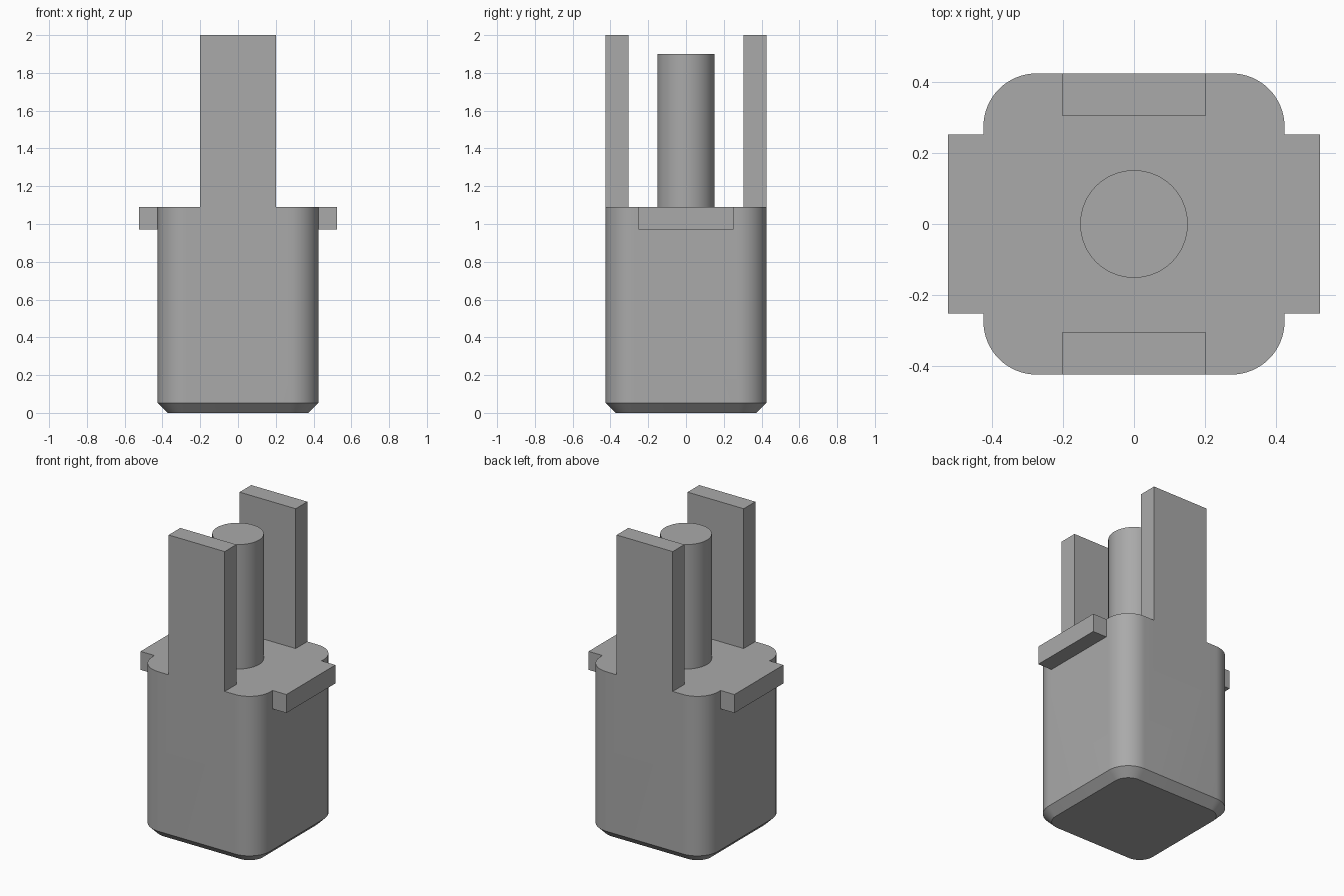
import bpy
import bmesh
from math import cos, sin, pi

if "Cube" in bpy.data.objects:
    bpy.data.objects.remove(bpy.data.objects["Cube"], do_unlink=True)

HALF, RADIUS, CHAMFER = 0.425, 0.15, 0.052
TOP, SEGMENTS = 1.09, 16

grey = bpy.data.materials.new("plain_grey")
grey.use_nodes = True
colour = (0.4, 0.4, 0.4, 1)
grey.diffuse_color = colour
grey.node_tree.nodes["Principled BSDF"].inputs["Base Color"].default_value = colour


def make_object(name, bm):
    bmesh.ops.recalc_face_normals(bm, faces=bm.faces)
    mesh = bpy.data.meshes.new(name)
    bm.to_mesh(mesh)
    bm.free()
    mesh.materials.append(grey)
    obj = bpy.data.objects.new(name, mesh)
    bpy.context.collection.objects.link(obj)
    return obj


def box(name, low, high):
    bm = bmesh.new()
    bmesh.ops.create_cube(bm, size=1)
    for v in bm.verts:
        v.co = [(a + b) / 2 + c * (b - a) for a, b, c in zip(low, high, v.co)]
    return make_object(name, bm)


def rounded_ring(bm, inset, z):
    """Rounded square outline, offset inwards by inset."""
    centre, radius = HALF - RADIUS, RADIUS - inset
    ring = []
    for corner, (sx, sy) in enumerate([(1, 1), (-1, 1), (-1, -1), (1, -1)]):
        for i in range(SEGMENTS + 1):
            a = (corner + i / SEGMENTS) * pi / 2
            ring.append(bm.verts.new((sx * centre + radius * cos(a),
                                      sy * centre + radius * sin(a), z)))
    return ring


def smooth(obj):
    bpy.ops.object.select_all(action="DESELECT")
    obj.select_set(True)
    bpy.context.view_layer.objects.active = obj
    bpy.ops.object.shade_smooth_by_angle(angle=pi / 6)


# Housing: rounded square block with a chamfered base
bm = bmesh.new()
rings = [rounded_ring(bm, CHAMFER, 0), rounded_ring(bm, 0, CHAMFER), rounded_ring(bm, 0, TOP)]
for lower, upper in zip(rings, rings[1:]):
    for i in range(len(lower)):
        j = (i + 1) % len(lower)
        bm.faces.new((lower[i], lower[j], upper[j], upper[i]))
bm.faces.new(rings[0])
bm.faces.new(rings[-1])
housing = make_object("housing", bm)

# Side tabs in one bar, and the two upright blades, fused flush with the housing
additions = [box("side_tabs", (-0.525, -0.252, 0.97), (0.525, 0.252, TOP))]
for name, side in (("front_blade", -1), ("back_blade", 1)):
    y = sorted((side * 0.305, side * HALF))
    additions.append(box(name, (-0.202, y[0], 0.8), (0.202, y[1], 2)))

for part in additions:
    bpy.context.view_layer.objects.active = housing
    union = housing.modifiers.new(part.name, "BOOLEAN")
    union.operation = "UNION"
    union.solver = "EXACT"
    union.object = part
    bpy.ops.object.modifier_apply(modifier=union.name)
    bpy.data.objects.remove(part, do_unlink=True)
smooth(housing)

# Centre pin
bm = bmesh.new()
bmesh.ops.create_cone(bm, cap_ends=True, segments=64, radius1=0.152, radius2=0.152, depth=0.9)
bmesh.ops.translate(bm, verts=bm.verts, vec=(0, 0, 1.45))
smooth(make_object("centre_pin", bm))
